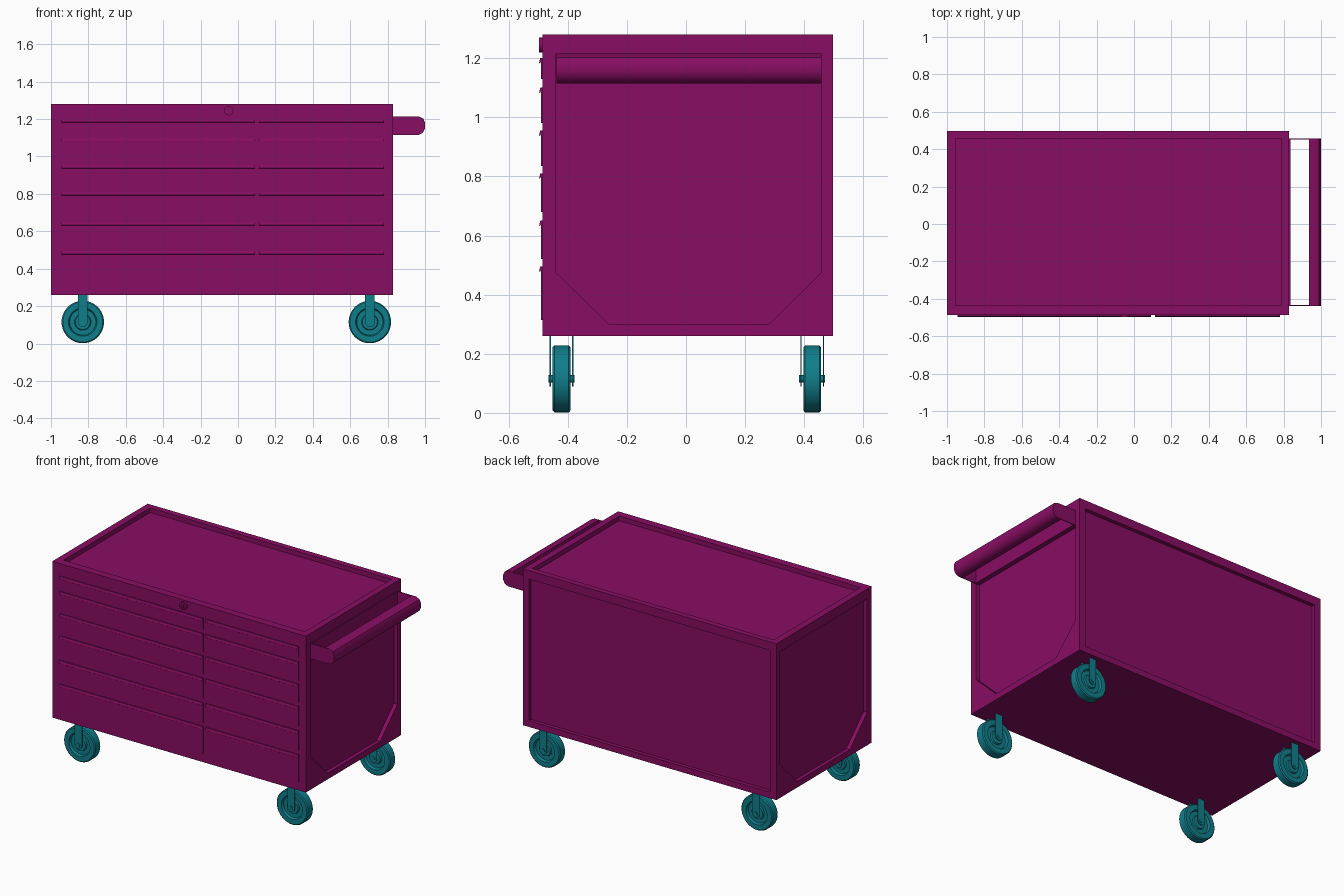
import bpy, bmesh, math
from mathutils import Vector

if "Cube" in bpy.data.objects:
    bpy.data.objects.remove(bpy.data.objects["Cube"], do_unlink=True)


def material(name, rgb):
    m = bpy.data.materials.new(name)
    m.use_nodes = True
    m.diffuse_color = (*rgb, 1)
    m.node_tree.nodes["Principled BSDF"].inputs["Base Color"].default_value = (*rgb, 1)
    return m


PLUM = material("plum paint", (0.25, 0.004, 0.125))
TEAL = material("teal rubber", (0.005, 0.21, 0.26))


def finish(name, bm, mat, smooth=False):
    bmesh.ops.recalc_face_normals(bm, faces=bm.faces)
    mesh = bpy.data.meshes.new(name)
    bm.to_mesh(mesh)
    bm.free()
    mesh.materials.append(mat)
    ob = bpy.data.objects.new(name, mesh)
    bpy.context.collection.objects.link(ob)
    bpy.ops.object.select_all(action="DESELECT")
    ob.select_set(True)
    bpy.context.view_layer.objects.active = ob
    if smooth:
        bpy.ops.object.shade_smooth_by_angle(angle=math.radians(35))
    return ob


def prism(name, outline, axis, lo, hi, mat, smooth=False):
    """Extrude a 2D outline (the two other axes in order) from lo to hi."""
    bm = bmesh.new()

    def at(p, d):
        c = list(p)
        c.insert(axis, d)
        return bm.verts.new(c)
    face = bm.faces.new([at(p, lo) for p in outline])
    new = bmesh.ops.extrude_face_region(bm, geom=[face])["geom"]
    move = Vector((0, 0, 0))
    move[axis] = hi - lo
    bmesh.ops.translate(bm, vec=move, verts=[v for v in new if isinstance(v, bmesh.types.BMVert)])
    return finish(name, bm, mat, smooth)


def box(name, x, y, z, mat):
    return prism(name, [(x[0], y[0]), (x[1], y[0]), (x[1], y[1]), (x[0], y[1])], 2, *z, mat)


def lathe(name, profile, centre, mat, steps=40):
    """Spin (radius, y) points around the y axis."""
    bm = bmesh.new()
    vs = [bm.verts.new((r, y, 0)) for r, y in profile]
    es = [bm.edges.new(p) for p in zip(vs, vs[1:])]
    bmesh.ops.spin(bm, geom=vs + es, cent=(0, 0, 0), axis=(0, 1, 0),
                   angle=math.tau, steps=steps)
    bmesh.ops.remove_doubles(bm, verts=bm.verts, dist=1e-5)
    bmesh.ops.translate(bm, vec=centre, verts=bm.verts)
    return finish(name, bm, mat, True)


# Cabinet body with recessed top, back and side panels
X0, X1, Y0, Y1, Z0, Z1 = -1, 0.83, -0.486, 0.497, 0.26, 1.28
DEPTH = 0.025
body = box("cabinet_body", (X0, X1), (Y0, Y1), (Z0, Z1), PLUM)
side = [(-0.44, 1.215), (-0.44, 0.475), (-0.26, 0.3), (0.28, 0.3), (0.458, 0.475), (0.458, 1.215)]
cutters = [
    box("top_cut", (-0.955, 0.787), (-0.435, 0.458), (Z1 - 0.03, Z1 + 0.1), PLUM),
    box("back_cut", (-0.955, 0.787), (Y1 - DEPTH, Y1 + 0.1), (0.3, 1.225), PLUM),
    prism("left_cut", side, 0, X1 - DEPTH, X1 + 0.1, PLUM),
    prism("right_cut", side, 0, X0 - 0.1, X0 + DEPTH, PLUM),
]
for cutter in cutters:
    cutter.hide_render = True
    mod = body.modifiers.new("recess", "BOOLEAN")
    mod.operation, mod.solver, mod.object = "DIFFERENCE", "EXACT", cutter
    bpy.context.view_layer.objects.active = body
    bpy.ops.object.modifier_apply(modifier=mod.name)
    bpy.data.objects.remove(cutter, do_unlink=True)

# Two columns of drawers, each a thin front with a hooked pull along its top
tops = [1.2, 1.1, 0.955, 0.81, 0.65, 0.495]
bottoms = [1.13, 0.98, 0.835, 0.68, 0.52, 0.315]
for label, xa, xb in (("right", -0.945, 0.09), ("left", 0.112, 0.78)):
    for i, (top, low) in enumerate(zip(tops, bottoms), 1):
        outline = [(Y0 + 0.003, low), (Y0 - 0.005, low), (Y0 - 0.005, top - 0.012),
                   (Y0 - 0.008, top - 0.018), (Y0 - 0.011, top - 0.016),
                   (Y0 - 0.007, top), (Y0 + 0.003, top)]
        prism(f"{label}_drawer_{i}", outline, 0, xa, xb, PLUM)

# Lock
lathe("lock", [(0, -0.491), (0.015, -0.491), (0.015, -0.497), (0.025, -0.497),
               (0.025, -0.48), (0, -0.48)], (-0.05, 0, 1.245), PLUM, 24)
box("lock_slot", (-0.053, -0.047), (-0.494, -0.485), (1.235, 1.255), PLUM)

# Push handle: rounded bar, thin end plates and mounting plate
nose = [(0.965, 1.115), (0.988, 1.127), (1, 1.15), (1, 1.182), (0.99, 1.203), (0.965, 1.215)]
HY0, HY1 = -0.438, 0.458
prism("handle_bar", [(0.935, 1.215), (0.935, 1.115)] + nose, 1, HY0, HY1, PLUM, True)
for label, ya in (("front", HY0), ("back", HY1 - 0.006)):
    prism(f"handle_{label}_plate", [(X1 - DEPTH, 1.215), (X1 - DEPTH, 1.115)] + nose,
          1, ya, ya + 0.006, PLUM)
box("handle_mount", (X1 - DEPTH, X1 + 0.006), (HY0, HY1), (1.118, 1.215), PLUM)

# Casters: wheel, axle and two fork plates at every corner
half = [(0, 0.024), (0.04, 0.024), (0.044, 0.014), (0.07, 0.014), (0.076, 0.03),
        (0.107, 0.03), (0.1135, 0.024)]
wheel = half + [(r, -y) for r, y in reversed(half)]
AXLE = 0.115
for end, cx in (("right", -0.83), ("left", 0.705)):
    for depth, cy in (("front", -0.421), ("back", 0.427)):
        tag = f"{depth}_{end}"
        lathe(f"{tag}_wheel", wheel, (cx, cy, AXLE), TEAL)
        lathe(f"{tag}_axle", [(0, -0.044), (0.013, -0.044), (0.013, 0.044), (0, 0.044)],
              (cx, cy, AXLE), TEAL, 16)
        arc = [(cx + 0.026 * math.cos(a), AXLE + 0.026 * math.sin(a))
               for a in (math.pi + k * math.pi / 8 for k in range(9))]
        fork = [(cx - 0.026, Z0 + 0.002)] + arc + [(cx + 0.026, Z0 + 0.002)]
        for s in (-1, 1):
            mid = cy + s * 0.038
            prism(f"{tag}_fork_{'outer' if s * cy > 0 else 'inner'}", fork,
                  1, mid - 0.002, mid + 0.002, TEAL)
